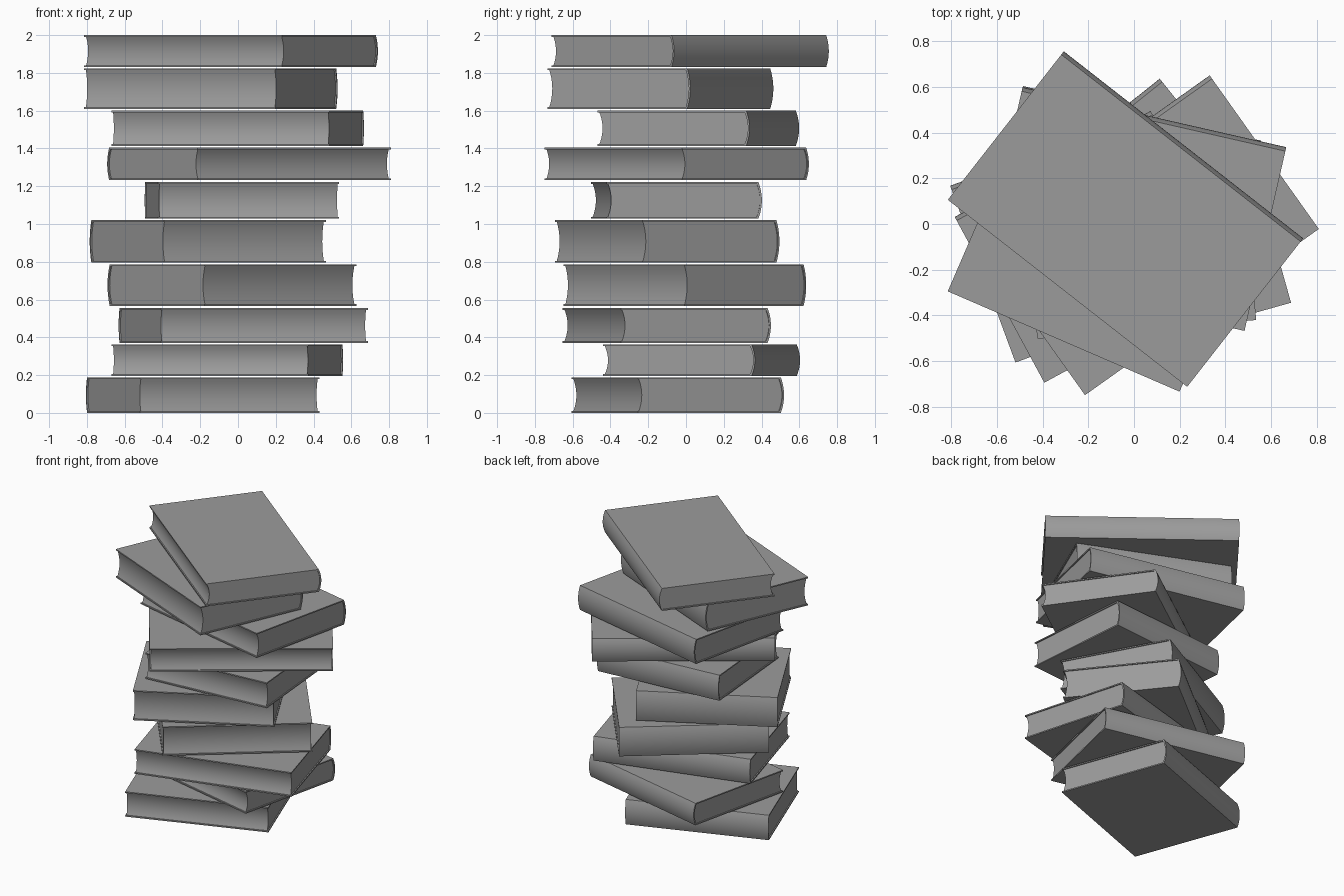
import bpy, bmesh
from math import radians
from mathutils import Matrix

if "Cube" in bpy.data.objects:
    bpy.data.objects.remove(bpy.data.objects["Cube"])

FORE = -0.408    # fore edge of the boards
TIP = 0.417      # outermost point of the spine
BULGE = 0.018    # spine rounding
BOARD = 0.009    # cover thickness
INSET = 0.008    # pages sit back from the cover edges
HOLLOW = 0.017   # concave fore edge
STEPS = 12

# centre x, centre y, spine direction (degrees), spine length, bottom z, top z
BOOKS = [
    (-0.185, -0.048, 110.3, 1.014, 0.000, 0.188),
    (-0.058, 0.078, 77.1, 1.070, 0.196, 0.362),
    (0.029, -0.106, 105.7, 1.139, 0.371, 0.555),
    (-0.029, -0.010, 128.6, 1.028, 0.567, 0.786),
    (-0.158, -0.104, 118.4, 0.975, 0.796, 1.020),
    (0.021, -0.055, 94.9, 0.962, 1.029, 1.222),
    (0.061, -0.053, 125.4, 1.256, 1.232, 1.404),
    (-0.003, 0.061, 77.2, 1.184, 1.414, 1.600),
    (-0.146, -0.140, 66.6, 1.106, 1.610, 1.824),
    (-0.040, 0.018, 52.0, 1.330, 1.830, 2.000),
]

# Dark grey for covers and pages
grey = bpy.data.materials.new("dark_grey")
grey.diffuse_color = (0.33, 0.33, 0.33, 1)
grey.use_nodes = True
grey.node_tree.nodes["Principled BSDF"].inputs["Base Color"].default_value = grey.diffuse_color


def arc(u, half, depth):
    """Shallow curve from top to bottom, pushed out by depth in the middle."""
    pts = []
    for i in range(STEPS + 1):
        k = 1 - 2 * i / STEPS
        pts.append((u + depth * (1 - k * k), k * half))
    return pts


def extrude(name, profile, length, matrix):
    """Sweep a (depth, height) profile along the spine length."""
    bm = bmesh.new()
    face = bm.faces.new([bm.verts.new((u, -length / 2, z)) for u, z in profile])
    res = bmesh.ops.extrude_face_region(bm, geom=[face], use_keep_orig=True)
    moved = [v for v in res["geom"] if isinstance(v, bmesh.types.BMVert)]
    bmesh.ops.translate(bm, verts=moved, vec=(0, length, 0))
    bmesh.ops.recalc_face_normals(bm, faces=bm.faces)
    mesh = bpy.data.meshes.new(name)
    bm.to_mesh(mesh)
    bm.free()
    mesh.materials.append(grey)
    obj = bpy.data.objects.new(name, mesh)
    obj.matrix_world = matrix
    bpy.context.collection.objects.link(obj)
    bpy.ops.object.select_all(action="DESELECT")
    obj.select_set(True)
    bpy.context.view_layer.objects.active = obj
    bpy.ops.object.shade_smooth_by_angle(angle=radians(30))
    return obj


def book(index, x, y, angle, length, bottom, top):
    half = (top - bottom) / 2
    inner = half - BOARD
    hinge = TIP - BULGE
    place = Matrix.Translation((x, y, bottom + half)) @ Matrix.Rotation(radians(angle), 4, "Z")

    # Cover: two boards joined by a rounded spine
    outside = [(FORE, half)] + arc(hinge, half, BULGE) + [(FORE, -half)]
    inside = [(FORE, inner)] + arc(hinge - BOARD, inner, BULGE) + [(FORE, -inner)]
    extrude(f"book_{index}_cover", outside + inside[::-1], length, place)

    # Pages: rounded at the spine, hollow at the fore edge
    back = arc(hinge - BOARD, inner, BULGE)
    front = arc(FORE + INSET, inner, HOLLOW)
    extrude(f"book_{index}_pages", back + front[::-1], length - 2 * INSET, place)


for i, spec in enumerate(BOOKS, 1):
    book(i, *spec)
